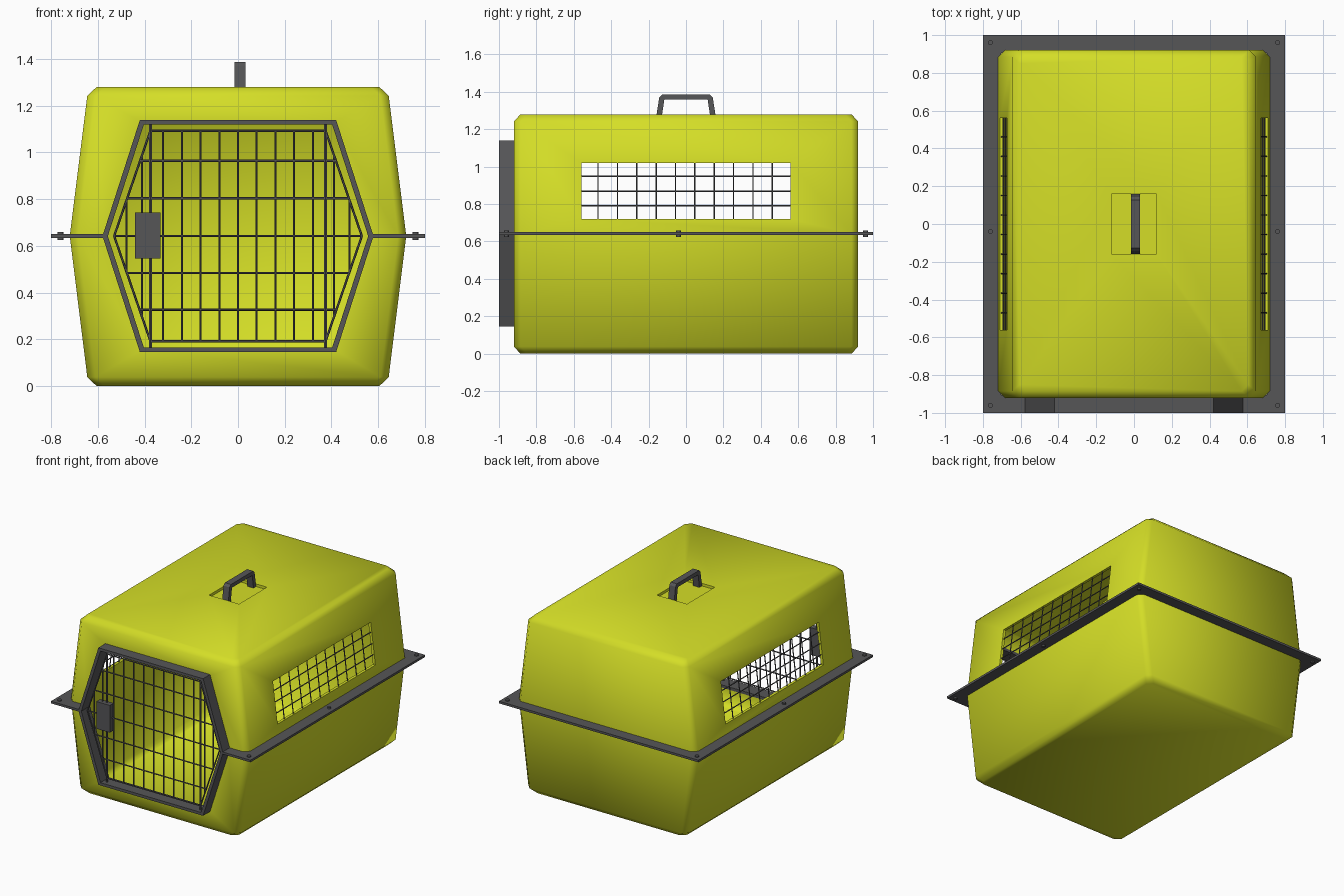
import bpy, bmesh, math
from mathutils import Vector

if "Cube" in bpy.data.objects:
    bpy.data.objects.remove(bpy.data.objects["Cube"])

MID = 0.642  # height of the seam


def material(name, rgb):
    m = bpy.data.materials.new(name)
    m.diffuse_color = (*rgb, 1)
    m.use_nodes = True
    m.node_tree.nodes["Principled BSDF"].inputs["Base Color"].default_value = m.diffuse_color
    return m


LIME = material("lime_plastic", (0.66, 0.73, 0.02))
GREY = material("dark_grey", (0.092, 0.092, 0.096))


def finish(name, bm, mat):
    bmesh.ops.recalc_face_normals(bm, faces=bm.faces)
    me = bpy.data.meshes.new(name)
    bm.to_mesh(me)
    bm.free()
    ob = bpy.data.objects.new(name, me)
    bpy.context.collection.objects.link(ob)
    if mat:
        me.materials.append(mat)
    return ob


def loft(name, loops, mat, ring=False):
    """Skin equal-length loops; cap the ends, or join last to first."""
    bm = bmesh.new()
    vs = [[bm.verts.new(p) for p in l] for l in loops]
    n = len(vs[0])
    pairs = list(zip(vs, vs[1:])) + ([(vs[-1], vs[0])] if ring else [])
    for a, b in pairs:
        for i in range(n):
            j = (i + 1) % n
            bm.faces.new((a[i], a[j], b[j], b[i]))
    if not ring:
        bm.faces.new(vs[0])
        bm.faces.new(vs[-1])
    return finish(name, bm, mat)


def box(name, lo, hi, mat):
    outline = [(lo[0], lo[1]), (hi[0], lo[1]), (hi[0], hi[1]), (lo[0], hi[1])]
    return loft(name, [[(x, y, z) for x, y in outline] for z in (lo[2], hi[2])], mat)


def rods(name, segs, mat, sides=6):
    """Straight rods given as (start, end, radius), all in one mesh."""
    bm = bmesh.new()
    for a, b, r in segs:
        a, b = Vector(a), Vector(b)
        d = b - a
        mtx = d.to_track_quat('Z', 'Y').to_matrix().to_4x4()
        mtx.translation = (a + b) / 2
        bmesh.ops.create_cone(bm, cap_ends=True, segments=sides, radius1=r,
                              radius2=r, depth=d.length, matrix=mtx)
    return finish(name, bm, mat)


def hexagon(w, wm, h, y):
    return [(x, y, MID + z) for x, z in
            ((w, h), (wm, 0), (w, -h), (-w, -h), (-wm, 0), (-w, h))]


# shell: chamfered rectangles stacked, widest at the seam
def chamfer_rect(hx, hy, z, c=0.035):
    q = [(hx, hy - c), (hx - c, hy)]
    pts = q + [(-x, y) for x, y in reversed(q)]
    pts += [(-x, -y) for x, y in pts]
    return [(x, y, z) for x, y in pts]


shell = loft("shell", [chamfer_rect(*s) for s in (
    (0.605, 0.885, 0), (0.645, 0.92, 0.038), (0.72, 0.92, MID),
    (0.645, 0.92, 1.242), (0.605, 0.885, 1.28))], LIME)
solid = shell.modifiers.new("thickness", 'SOLIDIFY')
solid.thickness = 0.02
solid.offset = -1
solid.use_even_offset = True

# openings: door, side windows, handle recess
cutters = [
    loft("door_cutter", [hexagon(0.412, 0.568, 0.485, y) for y in (-1, -0.8)], None),
    box("window_cutter", (-1, -0.56, 0.72), (1, 0.56, 1.02), None),
    box("recess_cutter", (-0.12, -0.16, 1.2), (0.12, 0.16, 1.4), None),
]
for c in cutters:
    c.hide_render = True
    b = shell.modifiers.new(c.name, 'BOOLEAN')
    b.operation = 'DIFFERENCE'
    b.solver = 'EXACT'
    b.object = c
bpy.context.view_layer.objects.active = shell
shell.select_set(True)
for m in list(shell.modifiers):
    bpy.ops.object.modifier_apply(modifier=m.name)
for c in cutters:
    bpy.data.objects.remove(c)
bpy.ops.object.shade_smooth_by_angle(angle=math.radians(62))

# floor of the handle recess
box("recess_floor", (-0.13, -0.17, 1.24), (0.13, 0.17, 1.261), LIME)

# carrying handle
half_out = [(0.162, 1.25), (0.143, 1.37), (0.128, 1.386)]
half_in = [(0.116, 1.358), (0.132, 1.25)]
right = half_out
profile = (half_out + [(-y, z) for y, z in reversed(half_out)]
           + [(-y, z) for y, z in reversed(half_in)] + half_in)
loft("handle", [[(x, y, z) for y, z in profile] for x in (-0.016, 0.033)], GREY)

# seam flange, open at the door
side = [(0.572, -1), (0.8, -1), (0.8, 1)]
inner = [(0.705, 0.905), (0.705, -0.905), (0.572, -0.905)]
outline = (side + [(-x, y) for x, y in reversed(side)]
           + [(-x, y) for x, y in reversed(inner)] + inner)
loft("flange", [[(x, y, z) for x, y in outline] for z in (MID - 0.008, MID + 0.008)], GREY)

# bolts through the flange
rods("flange_bolts", [((x, y, MID - 0.018), (x, y, MID + 0.018), 0.013)
                      for x in (-0.76, 0.76) for y in (-0.96, -0.04, 0.96)], GREY, 12)

# door frame
outer, inn = (0.42, 0.58, 0.497), (0.403, 0.557, 0.477)
loft("door_frame", [hexagon(*outer, -1), hexagon(*outer, -0.9),
                    hexagon(*inn, -0.9), hexagon(*inn, -1)], GREY, ring=True)

# door grille
DY, W, WM, H, R = -0.965, 0.375, 0.53, 0.45, 0.005
segs = []
rim = hexagon(W, WM, H, DY)
for i in range(6):
    segs.append((rim[i], rim[(i + 1) % 6], R))
for dz in (-0.315, -0.158, 0, 0.162, 0.322):
    w = WM - (WM - W) * abs(dz) / H
    segs.append(((-w, DY, MID + dz), (w, DY, MID + dz), R))
for x in (0, 0.08, 0.16, 0.24, 0.32, 0.41, 0.477):
    h = H * min(1, (WM - x) / (WM - W))
    for s in ((1, -1) if x else (1,)):
        segs.append(((s * x, DY, MID - h), (s * x, DY, MID + h), R))
for x in (-W, W):  # hinge and lock rods
    segs.append(((x, DY, MID - 0.485), (x, DY, MID + 0.485), 0.007))
rods("door_grille", segs, GREY)

# door latch
box("door_latch", (-0.44, -0.995, 0.545), (-0.332, -0.95, 0.742), GREY)


# window grilles, following the sloped walls
def wall_x(z):
    return 0.72 - 0.075 * (z - MID) / 0.6 - 0.01


for s, name in ((1, "right"), (-1, "left")):
    segs = [((s * wall_x(z), -0.565, z), (s * wall_x(z), 0.565, z), 0.004)
            for z in (0.79, 0.868, 0.948)]
    for i in range(10):
        y = -0.47 + i * 0.1035
        segs.append(((s * wall_x(0.715), y, 0.715), (s * wall_x(1.025), y, 1.025), 0.004))
    rods(name + "_window_grille", segs, GREY)
